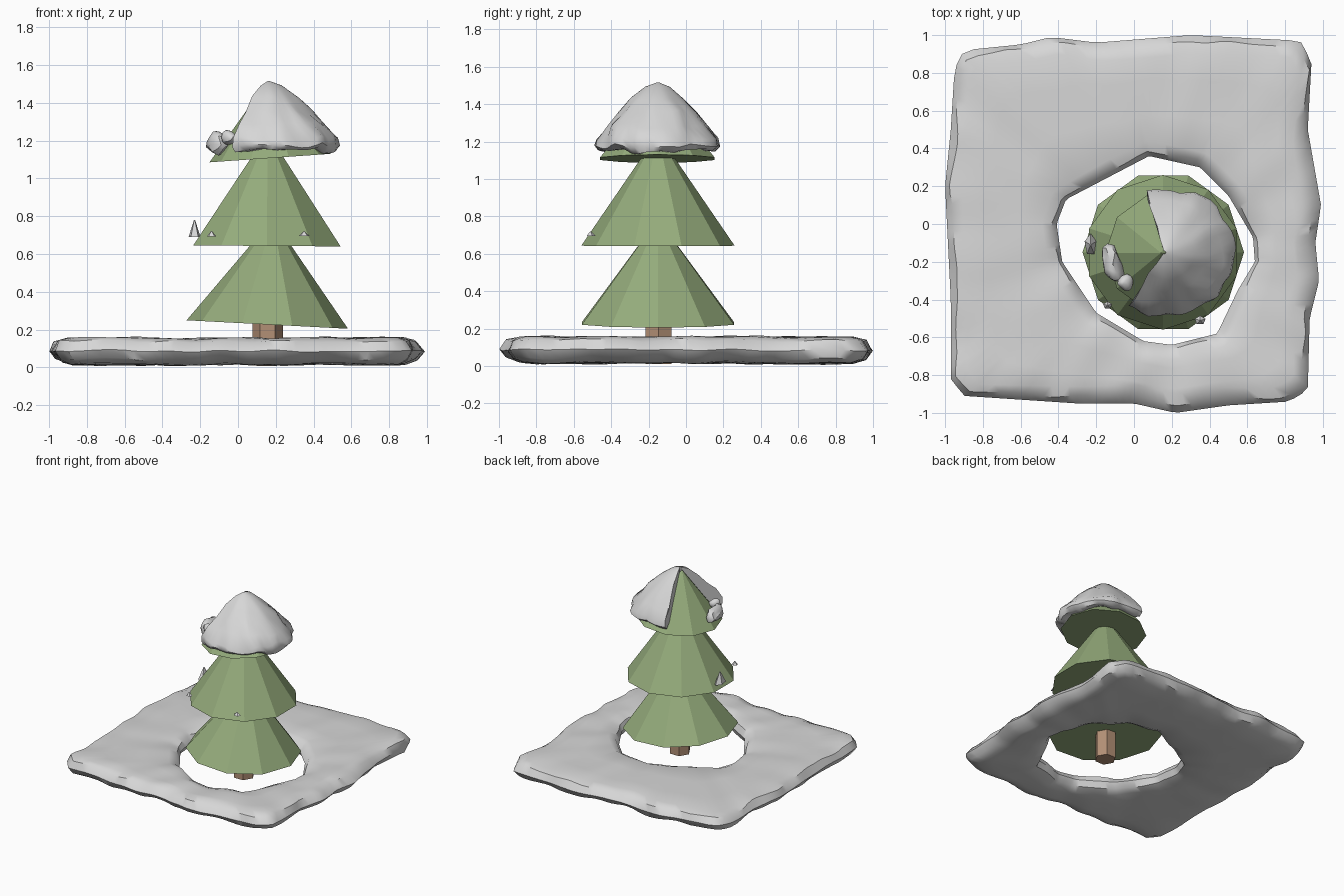
import bpy, bmesh
from math import radians, cos, sin, tau, pi
from mathutils import Vector, Matrix, noise
from mathutils.geometry import intersect_line_line_2d

if "Cube" in bpy.data.objects:
    bpy.data.objects.remove(bpy.data.objects["Cube"], do_unlink=True)


def material(name, rgb):
    mat = bpy.data.materials.new(name)
    mat.use_nodes = True
    mat.diffuse_color = (*rgb, 1)
    bsdf = next(n for n in mat.node_tree.nodes if n.type == "BSDF_PRINCIPLED")
    bsdf.inputs["Base Color"].default_value = (*rgb, 1)
    return mat


SNOW = material("snow_white", (0.68, 0.68, 0.68))
GREEN = material("pine_green", (0.3, 0.41, 0.2))
BROWN = material("bark_brown", (0.45, 0.28, 0.18))


def finish(name, bm, mat, smooth=None):
    bmesh.ops.recalc_face_normals(bm, faces=bm.faces[:])
    mesh = bpy.data.meshes.new(name)
    bm.to_mesh(mesh)
    bm.free()
    mesh.materials.append(mat)
    if smooth:
        mesh.shade_smooth()
        mesh.set_sharp_from_angle(angle=radians(smooth))
    obj = bpy.data.objects.new(name, mesh)
    bpy.context.collection.objects.link(obj)
    return obj


def loft(name, rings, mat, closed, smooth):
    """Skin a row of closed cross-sections; cap the ends unless it loops."""
    bm = bmesh.new()
    loops = [[bm.verts.new(p) for p in ring] for ring in rings]
    for i in range(len(loops) - (not closed)):
        a, b = loops[i], loops[(i + 1) % len(loops)]
        for j in range(len(a)):
            k = (j + 1) % len(a)
            bm.faces.new((a[j], a[k], b[k], b[j]))
    if not closed:
        bm.faces.new(loops[0])
        bm.faces.new(loops[-1])
    return finish(name, bm, mat, smooth)


def lumpy(p, freq, amp):
    return p + noise.noise_vector(p * freq) * amp


# Snow slab: a thick ring between a ragged square and a ragged hole
OUTER = [(0.94, 0.86), (0.88, 0.97), (0.3, 1), (-0.2, 0.96), (-0.44, 0.99),
         (-0.6, 0.95), (-0.9, 0.92), (-0.95, 0.82), (-0.97, 0.5), (-1, 0.2),
         (-0.97, -0.4), (-0.97, -0.82), (-0.9, -0.91), (-0.3, -0.95),
         (0, -0.95), (0.22, -1), (0.5, -0.96), (0.82, -0.94), (0.92, -0.88),
         (0.93, -0.5), (0.98, -0.3), (0.96, -0.1), (0.99, 0.1), (0.92, 0.5)]
HOLE = [(0.08, 0.36), (-0.15, 0.24), (-0.36, 0.13), (-0.41, 0), (-0.38, -0.2),
        (-0.2, -0.47), (0.05, -0.62), (0.2, -0.64), (0.44, -0.58),
        (0.55, -0.35), (0.64, -0.2), (0.63, -0.07), (0.5, 0.15), (0.35, 0.3)]
CENTRE = Vector((0.12, -0.13))


def reach(outline, direction):
    """Distance from the hole centre to an outline along a direction."""
    for a, b in zip(outline, outline[1:] + outline[:1]):
        hit = intersect_line_line_2d(CENTRE, CENTRE + direction * 4, Vector(a), Vector(b))
        if hit:
            return (hit - CENTRE).length
    return 0.6


SECTION = [(0, 0.0, 0.085), (0, 0.025, 0.13), (0, 0.08, 0.152), (0.35, 0, 0.155),
           (0.65, 0, 0.155), (1, -0.1, 0.152), (1, -0.035, 0.135), (1, 0, 0.085),
           (1, -0.035, 0.04), (1, -0.1, 0.018), (0.65, 0, 0.014), (0.35, 0, 0.014),
           (0, 0.08, 0.018), (0, 0.025, 0.04)]
rings = []
COLUMNS = 144
for i in range(COLUMNS):
    d = Vector((cos(tau * i / COLUMNS), sin(tau * i / COLUMNS)))
    lo, hi = reach(HOLE, d), reach(OUTER, d)
    ring = []
    for t, inset, z in SECTION:
        xy = CENTRE + d * (lo + (hi - lo) * t + inset)
        p = Vector((*xy, z))
        n = noise.noise_vector(p * 5)
        if 0.02 < z < 0.15 and z != 0.085:
            p += n * 0.02
        else:
            p.z += n.z * 0.013
        ring.append(p)
    rings.append(ring)
loft("snow_ground", rings, SNOW, True, 40)


# Trunk and the three tilted tiers of foliage
def cone(name, sides, r1, r2, base, height, turn, tilt, mat):
    bm = bmesh.new()
    bmesh.ops.create_cone(bm, cap_ends=True, segments=sides, radius1=r1,
                          radius2=r2, depth=height)
    place = (Matrix.Translation(base) @ Matrix.Rotation(radians(tilt), 4, "Y")
             @ Matrix.Rotation(turn, 4, "Z") @ Matrix.Translation((0, 0, height / 2)))
    # Put the first corner on +x before turning
    first = bm.verts[:][0].co if bm.verts else Vector((1, 0, 0))
    align = Matrix.Rotation(-Vector((first.x, first.y)).angle_signed(Vector((1, 0))) * -1, 4, "Z")
    bm.transform(place @ align.inverted() if abs((align @ first).y) > 1e-4 else place @ align)
    return finish(name, bm, mat)


cone("trunk", 6, 0.08, 0.08, (0.157, -0.147, 0.01), 0.3, 0, 0, BROWN)
cone("lower_branches", 10, 0.428, 0, (0.155, -0.15, 0.227), 0.56, 0, 3, GREEN)
cone("middle_branches", 10, 0.41, 0, (0.153, -0.15, 0.643), 0.6, pi / 10, 0.4, GREEN)
cone("top_branches", 10, 0.322, 0, (0.17, -0.153, 1.108), 0.39, 0, -4, GREEN)

# Snow cap: a thick partial shell draped over the front and left of the tip
CAP = [(0.008, 1.515), (0.07, 1.49), (0.15, 1.43), (0.22, 1.36), (0.29, 1.28),
       (0.345, 1.215), (0.355, 1.175), (0.335, 1.15), (0.295, 1.15),
       (0.2, 1.22), (0.1, 1.34), (0.008, 1.45)]
rings = []
STEPS = 34
for i in range(STEPS + 1):
    a = radians(-121 + 225 * i / STEPS)
    ring = []
    for r, z in CAP:
        p = Vector((0.16 + r * cos(a) * 1.05, -0.15 + r * sin(a) * 0.95, z))
        ring.append(lumpy(p, 9, 0.03 * min(1, r / 0.25)))
    rings.append(ring)
loft("snow_cap", rings, SNOW, False, 50)


# Loose clumps and flecks of snow caught on the branches
def clump(name, centre, size, turn, detail):
    bm = bmesh.new()
    bmesh.ops.create_icosphere(bm, subdivisions=detail, radius=1)
    place = (Matrix.Translation(centre) @ Matrix.Rotation(radians(turn), 4, "Z")
             @ Matrix.Diagonal((*size, 1)))
    bm.transform(place)
    for v in bm.verts:
        v.co = lumpy(v.co, 14, min(size) * 0.6)
    return finish(name, bm, SNOW, 35)


clump("snow_clump_large", (-0.11, -0.21, 1.185), (0.05, 0.1, 0.06), 15, 2)
clump("snow_clump_small", (-0.045, -0.31, 1.215), (0.04, 0.045, 0.035), 30, 2)


def fleck(name, centre, size):
    bm = bmesh.new()
    bmesh.ops.create_cone(bm, cap_ends=True, segments=5, radius1=1, radius2=0.1, depth=2)
    bm.transform(Matrix.Translation(centre) @ Matrix.Diagonal((*size, 1)))
    return finish(name, bm, SNOW)


fleck("snow_fleck_side", (-0.23, -0.11, 0.735), (0.033, 0.06, 0.045))
fleck("snow_fleck_front_right", (-0.14, -0.43, 0.708), (0.025, 0.02, 0.014))
fleck("snow_fleck_front_left", (0.35, -0.51, 0.708), (0.03, 0.025, 0.012))
